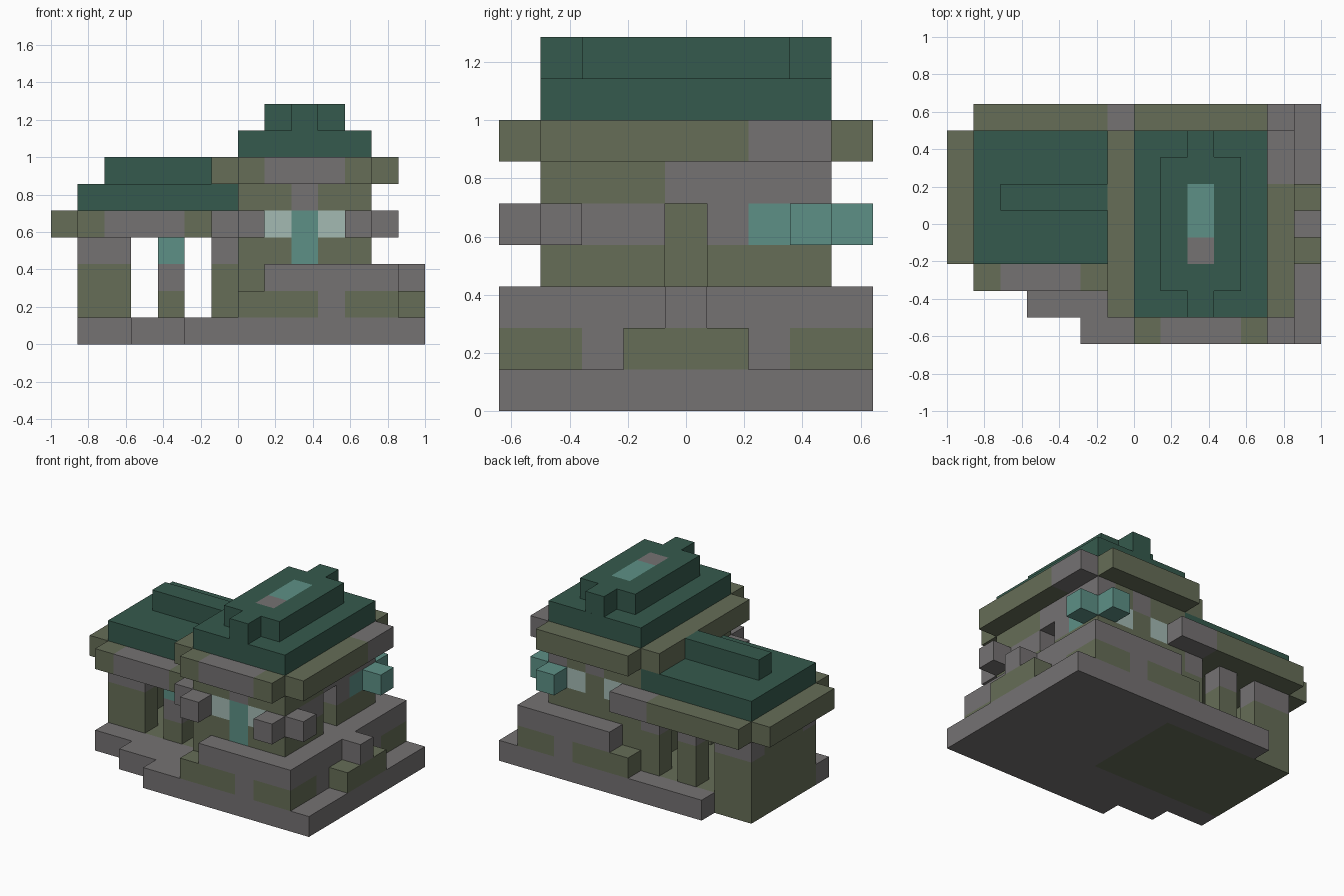
import bpy, bmesh
from mathutils import Vector

if "Cube" in bpy.data.objects:
    bpy.data.objects.remove(bpy.data.objects["Cube"], do_unlink=True)

UNIT = 1 / 7                      # one building block
ORIGIN = Vector((-1, -4.5 * UNIT, 0))


def material(name, rgb):
    m = bpy.data.materials.new(name)
    m.use_nodes = True
    m.diffuse_color = (*rgb, 1)
    m.node_tree.nodes["Principled BSDF"].inputs["Base Color"].default_value = (*rgb, 1)
    return m


MATS = {
    "stone": material("grey stone", (0.178, 0.168, 0.171)),
    "moss": material("mossy olive", (0.133, 0.154, 0.095)),
    "roof": material("dark green", (0.036, 0.102, 0.074)),
    "teal": material("teal", (0.11, 0.28, 0.24)),
    "glass": material("pale glass", (0.37, 0.49, 0.45)),
}
KEYS = list(MATS)


def cells(*boxes):
    """Cells of boxes given as (x0, x1, y0, y1, z0, z1) in blocks, upper ends exclusive."""
    return {(x, y, z) for a, b, c, d, e, f in boxes
            for x in range(a, b) for y in range(c, d) for z in range(e, f)}


def part(name, colour, boxes, cuts=(), paint=()):
    """Outer skin of joined blocks; paint is a list of (colour, box)."""
    solid = cells(*boxes) - cells(*cuts)
    tint = {c: colour for c in solid}
    for key, box in paint:
        tint.update((c, key) for c in cells(box) & solid)
    bm = bmesh.new()
    for c in solid:
        mid = Vector(c) + Vector((0.5, 0.5, 0.5))
        for axis in range(3):
            for sign in (-1, 1):
                n = Vector((0, 0, 0))
                n[axis] = sign
                if tuple(int(v) for v in Vector(c) + n) in solid:
                    continue
                u = Vector((0, 0, 0))
                u[(axis + 1) % 3] = 0.5
                v = n.cross(u)
                corners = (-u - v, u - v, u + v, v - u)
                f = bm.faces.new([bm.verts.new(ORIGIN + UNIT * (mid + n / 2 + o)) for o in corners])
                f.material_index = KEYS.index(tint[c])
    bmesh.ops.remove_doubles(bm, verts=bm.verts[:], dist=0.001)
    bmesh.ops.dissolve_limit(bm, angle_limit=0.01, verts=bm.verts[:], edges=bm.edges[:],
                             delimit={"MATERIAL"})
    bmesh.ops.recalc_face_normals(bm, faces=bm.faces[:])
    me = bpy.data.meshes.new(name)
    bm.to_mesh(me)
    bm.free()
    for m in MATS.values():
        me.materials.append(m)
    ob = bpy.data.objects.new(name, me)
    bpy.context.collection.objects.link(ob)
    return ob


# Stepped foundation with the mossy floor of the wing
part("foundation", "stone",
     [(1, 14, 2, 8, 0, 1), (3, 14, 1, 9, 0, 1), (5, 14, 0, 9, 0, 1)],
     paint=[("moss", (1, 8, 3, 8, 0, 1))])

# Terrace around the tower, with moss patches on the lower course
part("terrace", "stone",
     [(7, 13, 0, 9, 1, 2), (8, 13, 0, 9, 2, 3), (7, 8, 1, 8, 2, 3)],
     paint=[("moss", (7, 10, 0, 9, 1, 2)), ("moss", (11, 13, 0, 2, 1, 2)),
            ("moss", (11, 13, 7, 9, 1, 2)), ("moss", (7, 8, 1, 8, 2, 3))])
part("side_step", "moss", [(13, 14, 3, 6, 1, 2), (13, 14, 4, 5, 2, 3)],
     paint=[("stone", (13, 14, 4, 5, 2, 3))])

# Hollow tower walls with a doorway on the left side
part("tower_walls", "moss", [(7, 12, 1, 8, 3, 6)],
     cuts=[(8, 11, 2, 7, 3, 6), (11, 12, 4, 5, 3, 5)],
     paint=[("stone", (8, 12, 1, 8, 4, 5)), ("stone", (7, 8, 1, 2, 4, 5)),
            ("moss", (9, 10, 7, 8, 4, 5)),
            ("glass", (8, 11, 1, 2, 4, 5)), ("teal", (9, 10, 1, 2, 3, 5)),
            ("glass", (8, 9, 7, 8, 4, 5)), ("glass", (10, 11, 7, 8, 4, 5)),
            ("teal", (11, 12, 6, 8, 4, 5)),
            ("stone", (9, 10, 1, 2, 5, 6)), ("stone", (9, 10, 7, 8, 5, 6)),
            ("stone", (11, 12, 4, 8, 5, 6))])

# Corner brackets of the tower
for label, colour, x, y in (("front_left_a", "stone", 11, 0), ("front_left_b", "stone", 12, 1),
                            ("front_right_a", "stone", 7, 0), ("front_right_b", "stone", 6, 1),
                            ("back_left_a", "teal", 11, 8), ("back_left_b", "teal", 12, 7)):
    part("bracket_" + label, colour, [(x, x + 1, y, y + 1, 4, 5)])

# Tower eaves and roof
part("tower_eaves", "moss", [(6, 13, 1, 8, 6, 7), (7, 12, 0, 9, 6, 7)],
     paint=[("stone", (8, 11, 0, 1, 6, 7)), ("stone", (12, 13, 6, 8, 6, 7))])
part("tower_roof", "roof", [(7, 12, 1, 8, 7, 8)])
part("tower_ridge", "roof", [(8, 11, 2, 7, 8, 9), (9, 10, 1, 8, 8, 9)],
     paint=[("teal", (9, 10, 4, 6, 8, 9)), ("stone", (9, 10, 3, 4, 8, 9))])

# Wing end wall and the pillars on its front and back
part("wing_wall", "moss", [(1, 2, 3, 8, 1, 4), (2, 3, 3, 4, 1, 4), (2, 3, 7, 8, 1, 4)],
     paint=[("stone", (1, 3, 3, 4, 3, 4)), ("stone", (1, 3, 7, 8, 3, 4))])
for side, y, top in (("front", 3, "teal"), ("back", 7, "stone")):
    part(side + "_middle_pillar", "moss", [(4, 5, y, y + 1, 1, 4)],
         paint=[("stone", (4, 5, y, y + 1, 2, 4)) if y == 3 else ("moss", (4, 5, y, y + 1, 2, 3)),
                (top, (4, 5, y, y + 1, 3, 4))])
    part(side + "_inner_pillar", "moss", [(6, 7, y, y + 1, 1, 4)],
         paint=[("stone", (6, 7, y, y + 1, 3, 4))])

# Wing eaves and roof
part("wing_eaves", "moss", [(0, 7, 3, 8, 4, 5), (1, 6, 2, 3, 4, 5), (1, 8, 8, 9, 4, 5)],
     paint=[("stone", (2, 5, 2, 3, 4, 5)), ("stone", (6, 8, 8, 9, 4, 5))])
part("wing_roof", "roof", [(1, 7, 3, 8, 5, 6)])
part("wing_ridge", "roof", [(2, 6, 5, 6, 6, 7)])
